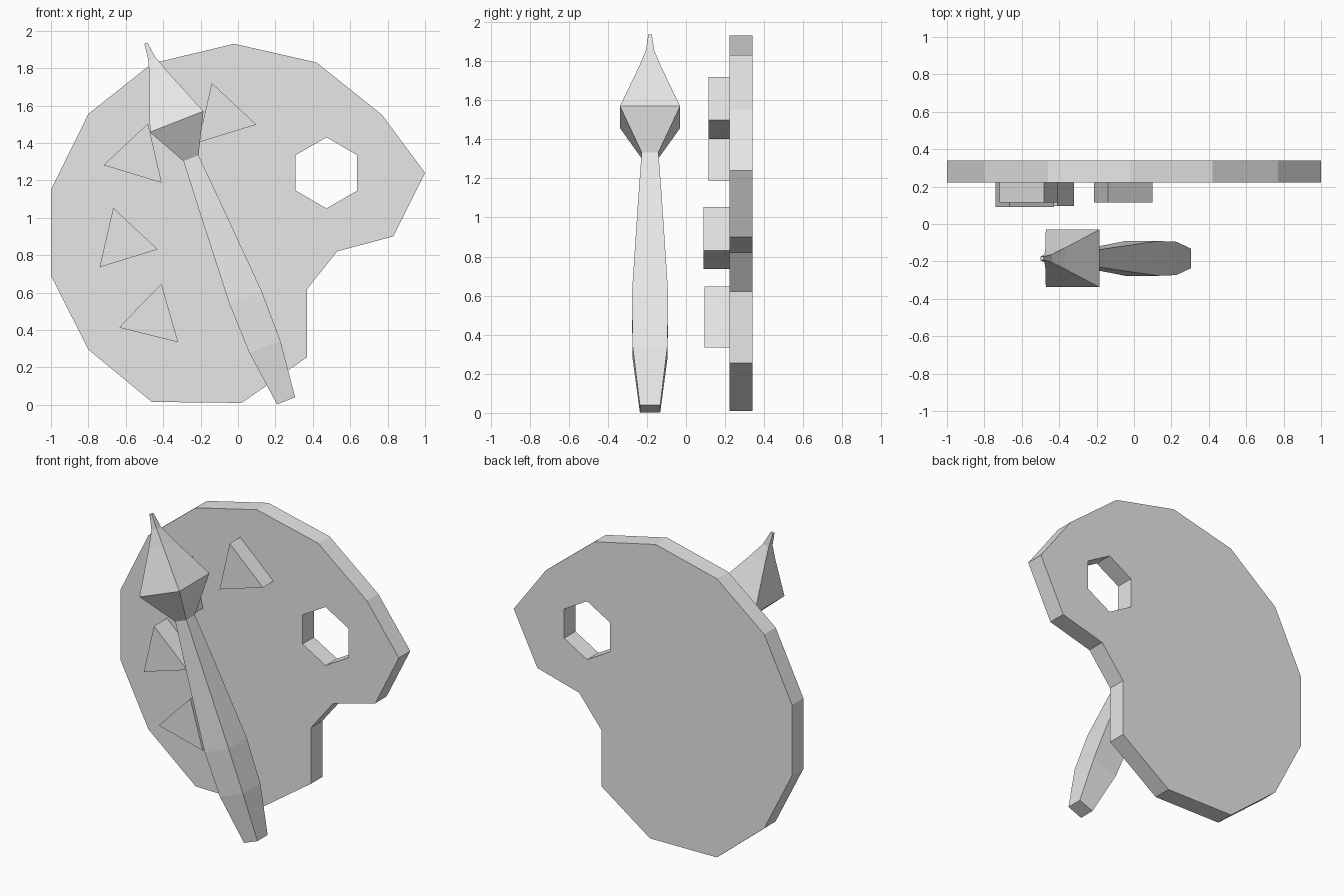
import bpy, bmesh, math
from mathutils import Vector

if "Cube" in bpy.data.objects:
    bpy.data.objects.remove(bpy.data.objects["Cube"])

grey = bpy.data.materials.new("plain_grey")
grey.diffuse_color = (0.8, 0.8, 0.8, 1)
grey.use_nodes = True
grey.node_tree.nodes["Principled BSDF"].inputs["Base Color"].default_value = grey.diffuse_color


def plate(name, outlines, y_front, y_back):
    """Flat plate drawn in the front view; extra outlines become holes."""
    cu = bpy.data.curves.new(name, 'CURVE')
    cu.dimensions = '2D'
    cu.fill_mode = 'BOTH'
    cu.extrude = (y_back - y_front) / 2
    for pts in outlines:
        sp = cu.splines.new('POLY')
        sp.points.add(len(pts) - 1)
        for p, (x, z) in zip(sp.points, pts):
            p.co = (x, z, 0, 1)
        sp.use_cyclic_u = True
    cu.materials.append(grey)
    ob = bpy.data.objects.new(name, cu)
    bpy.context.collection.objects.link(ob)
    ob.rotation_euler.x = math.pi / 2
    ob.location.y = (y_front + y_back) / 2
    bpy.ops.object.select_all(action='DESELECT')
    ob.select_set(True)
    bpy.context.view_layer.objects.active = ob
    bpy.ops.object.convert(target='MESH')
    ob = bpy.context.object
    bm = bmesh.new()
    bm.from_mesh(ob.data)
    bmesh.ops.remove_doubles(bm, verts=bm.verts, dist=0.0005)
    bmesh.ops.recalc_face_normals(bm, faces=bm.faces)
    for f in bm.faces:
        f.smooth = False
    bm.to_mesh(ob.data)
    bm.free()
    return ob


def ngon(cx, cz, r, n, start):
    return [(cx + r * math.cos(start + i * math.tau / n),
             cz + r * math.sin(start + i * math.tau / n)) for i in range(n)]


# kidney-shaped palette with hexagonal thumb hole
outline = [(-0.02, 1.93), (0.42, 1.83), (0.77, 1.55), (1.0, 1.24), (0.83, 0.90),
           (0.53, 0.82), (0.37, 0.62), (0.37, 0.255), (0.02, 0.01), (-0.46, 0.015),
           (-0.80, 0.295), (-1.0, 0.69), (-1.0, 1.15), (-0.80, 1.555), (-0.46, 1.825)]
plate("palette", [outline, ngon(0.473, 1.24, 0.19, 6, math.pi / 2)], 0.223, 0.34)

# triangular paint dabs: centre x, centre z, direction of first corner, front y
dabs = [(-0.085, 1.54, 107, 0.115), (-0.536, 1.324, 73, 0.115),
        (-0.612, 0.873, 107, 0.09), (-0.455, 0.465, 76, 0.095)]
for i, (x, z, ang, y) in enumerate(dabs):
    plate(f"paint_dab_{i + 1}", [ngon(x, z, 0.188, 3, math.radians(ang))], y, 0.225)

# brush: square rings along a leaning axis
base = Vector((0.257, -0.184, 0.021))
along = Vector((-0.365, 0, 0.931)).normalized()
across = Vector((along.z, 0, -along.x))
side = Vector((0, 1, 0))


def brush_part(name, rings):
    bm = bmesh.new()
    loops = []
    for t, h in rings:
        c = base + along * t
        loops.append([bm.verts.new(c + across * h * a + side * h * b)
                      for a, b in ((-1, -1), (1, -1), (1, 1), (-1, 1))])
    for lo, hi in zip(loops, loops[1:]):
        for i in range(4):
            j = (i + 1) % 4
            bm.faces.new((lo[i], lo[j], hi[j], hi[i]))
    bm.faces.new(loops[0][::-1])
    bm.faces.new(loops[-1])
    bmesh.ops.recalc_face_normals(bm, faces=bm.faces)
    me = bpy.data.meshes.new(name)
    bm.to_mesh(me)
    bm.free()
    me.materials.append(grey)
    bpy.context.collection.objects.link(bpy.data.objects.new(name, me))


# whole brush: handle, flared head and bristle tip
brush_part("brush", [(0, 0.052), (0.31, 0.089), (0.593, 0.093), (1.106, 0.062),
                     (1.393, 0.043), (1.603, 0.154), (1.86, 0.056),
                     (1.962, 0.021), (2.054, 0.009)])
